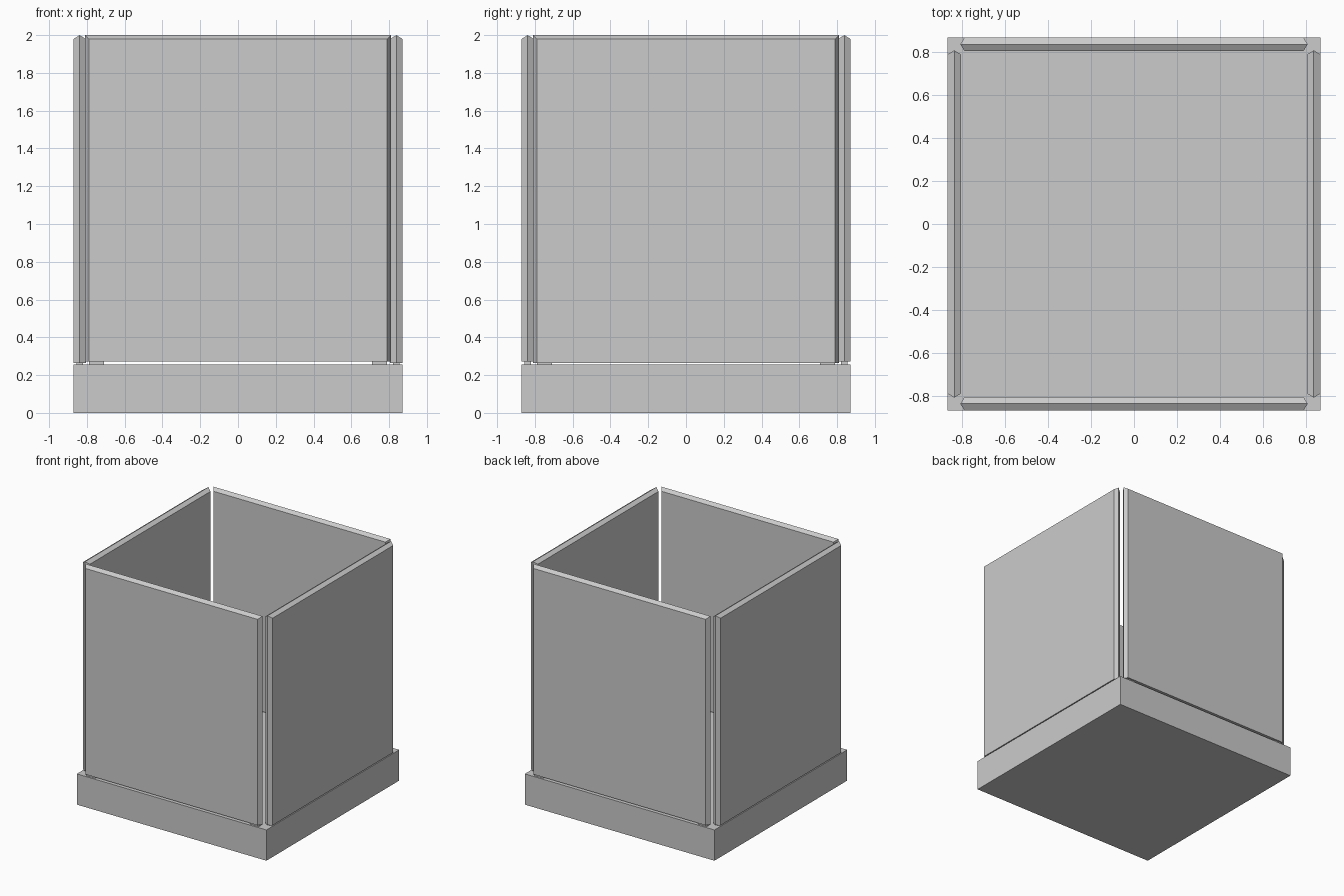
import bpy, bmesh, math
from mathutils import Matrix

if "Cube" in bpy.data.objects:
    bpy.data.objects.remove(bpy.data.objects["Cube"])


def make_object(name, bm):
    bmesh.ops.recalc_face_normals(bm, faces=bm.faces[:])
    mesh = bpy.data.meshes.new(name)
    bm.to_mesh(mesh)
    bm.free()
    obj = bpy.data.objects.new(name, mesh)
    bpy.context.collection.objects.link(obj)
    return obj


def add_box(bm, x0, x1, y0, y1, z0, z1):
    m = Matrix.Translation(((x0 + x1) / 2, (y0 + y1) / 2, (z0 + z1) / 2))
    m = m @ Matrix.Diagonal((x1 - x0, y1 - y0, z1 - z0, 1))
    bmesh.ops.create_cube(bm, size=1, matrix=m)


HALF, BASE_TOP, TOP = 0.87, 0.255, 2.0
INNER, RIDGE, EDGE, BEVEL = 0.806, 0.838, 0.81, 0.02

# Solid base slab
bm = bmesh.new()
add_box(bm, -HALF, HALF, -HALF, HALF, 0, BASE_TOP)
make_object("base", bm)


def wall(name, turn, bottom):
    """Upright panel with a ridge-shaped rim, built at the front and turned."""
    bm = bmesh.new()
    rings = []
    for y, inset in ((-HALF, BEVEL), (-RIDGE, 0), (-INNER, BEVEL)):
        w, t = EDGE - inset, TOP - inset
        rings.append([bm.verts.new((x, y, z)) for x, z in
                      ((-w, bottom), (w, bottom), (w, t), (-w, t))])
    bm.faces.new(rings[0])
    bm.faces.new(rings[2])
    for a, b in zip(rings, rings[1:]):
        for i in range(4):
            j = (i + 1) % 4
            bm.faces.new((a[i], a[j], b[j], b[i]))
    # Small feet at the two lower corners
    for s in (-1, 1):
        x0, x1 = sorted((s * 0.71, s * 0.79))
        add_box(bm, x0, x1, -HALF + 0.015, -INNER - 0.015, BASE_TOP, bottom)
    bm.transform(Matrix.Rotation(math.radians(turn), 4, 'Z'))
    make_object(name, bm)


# Four wall panels standing just above the base
wall("front_wall", 0, 0.272)
wall("right_wall", 90, 0.263)
wall("back_wall", 180, 0.272)
wall("left_wall", 270, 0.263)
